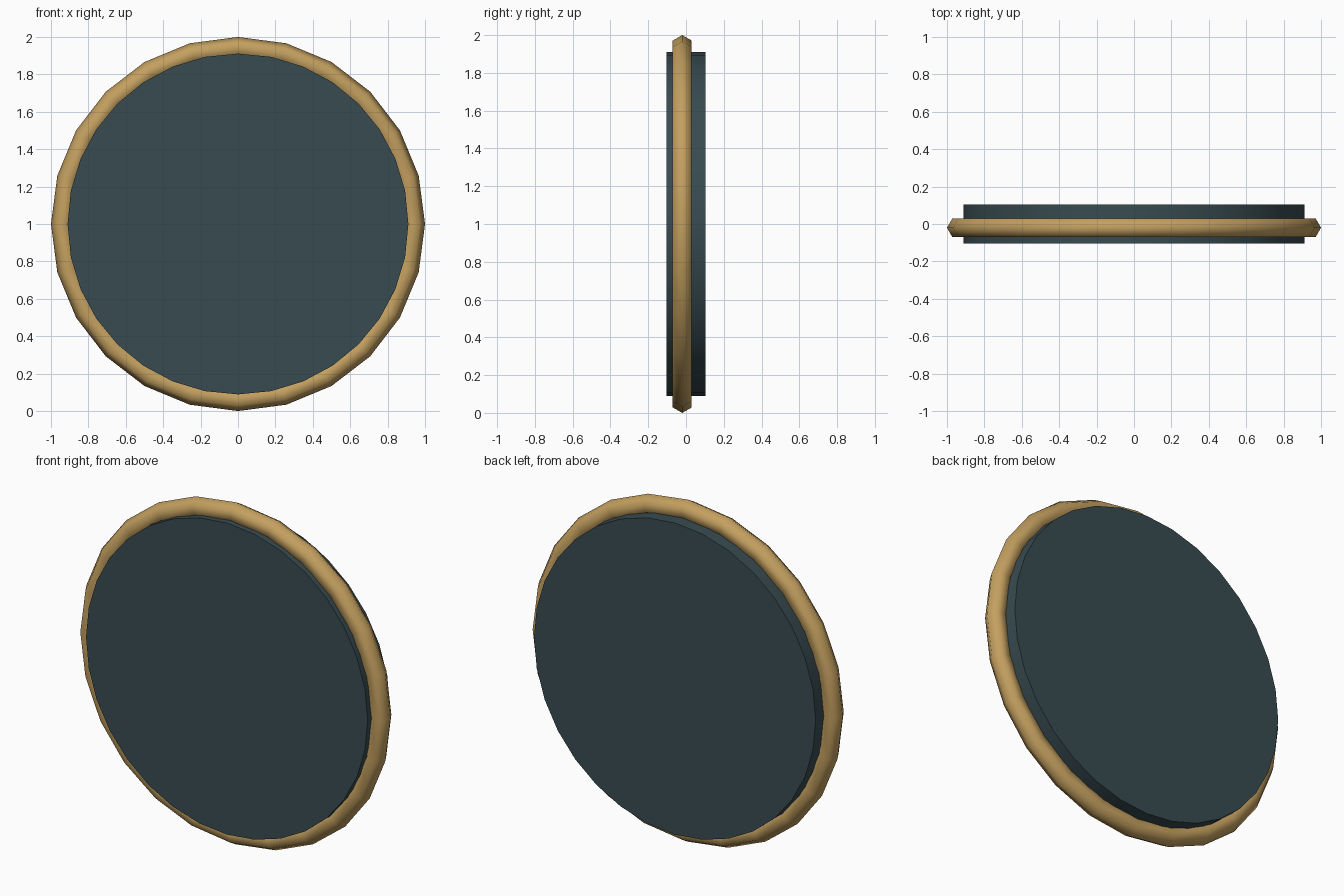
import bpy
import math

if "Cube" in bpy.data.objects:
    bpy.data.objects.remove(bpy.data.objects["Cube"])


def paint(obj, name, rgb):
    mat = bpy.data.materials.new(name)
    mat.diffuse_color = (*rgb, 1.0)
    mat.use_nodes = True
    mat.node_tree.nodes["Principled BSDF"].inputs["Base Color"].default_value = mat.diffuse_color
    obj.data.materials.append(mat)


# Dark disc standing upright, axis along y
bpy.ops.mesh.primitive_cylinder_add(vertices=32, radius=0.911, depth=0.206,
                                    location=(0, 0, 1),
                                    rotation=(math.pi / 2, 0, 0))
disc = bpy.context.object
disc.name = "disc"
bpy.ops.object.shade_smooth_by_angle(angle=math.radians(30))
paint(disc, "dark slate", (0.040, 0.071, 0.082))

# Faceted golden rim, set slightly towards the front
bpy.ops.mesh.primitive_torus_add(major_segments=24, minor_segments=6,
                                 major_radius=0.942, minor_radius=0.058,
                                 location=(0, -0.02, 1),
                                 rotation=(math.pi / 2, 0, 0))
rim = bpy.context.object
rim.name = "rim"
bpy.ops.object.shade_smooth()
paint(rim, "gold", (0.55, 0.35, 0.115))
